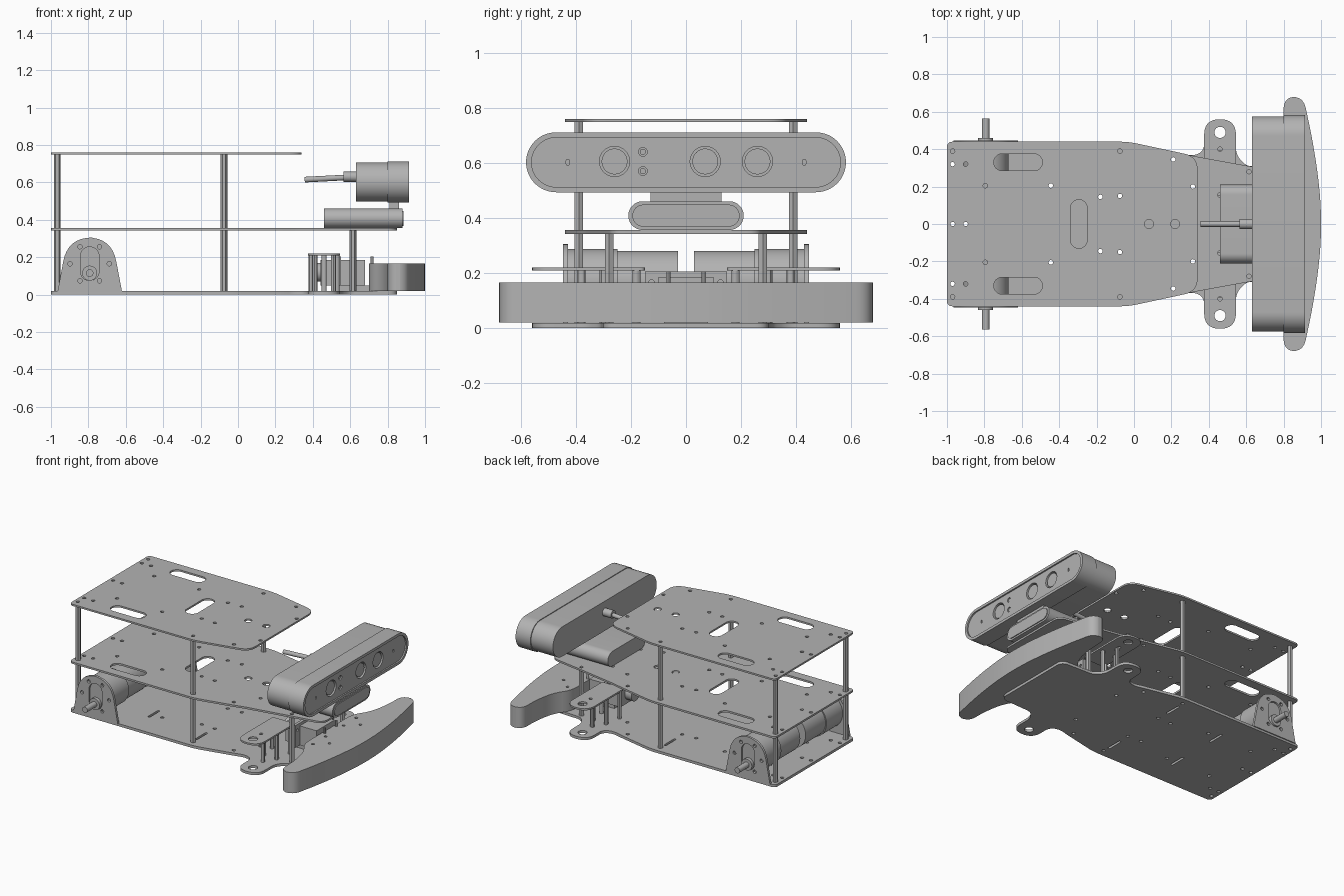
import bpy, math
from mathutils import Matrix, Vector

if "Cube" in bpy.data.objects:
    bpy.data.objects.remove(bpy.data.objects["Cube"])

GREY = (0.45, 0.45, 0.45, 1)
grey = bpy.data.materials.new("plain grey")
grey.use_nodes = True
grey.diffuse_color = GREY
grey.node_tree.nodes["Principled BSDF"].inputs["Base Color"].default_value = GREY

# Local axes of a profile extruded along each world axis
FRAMES = {
    "x": Matrix(((0, 0, 1), (1, 0, 0), (0, 1, 0))),
    "y": Matrix(((1, 0, 0), (0, 0, -1), (0, 1, 0))),
    "z": Matrix.Identity(3),
}


def circle(u, v, r, n=24):
    return [(u + r * math.cos(math.tau * i / n), v + r * math.sin(math.tau * i / n)) for i in range(n)]


def pill(u, v, hu, hv, n=12):
    """Stadium loop with half sizes hu and hv."""
    r = min(hu, hv)
    loop = []
    for k, (su, sv) in enumerate(((1, 1), (-1, 1), (-1, -1), (1, -1))):
        for i in range(n + 1):
            a = math.pi / 2 * (k + i / n)
            p = (u + su * (hu - r) + r * math.cos(a), v + sv * (hv - r) + r * math.sin(a))
            if not loop or math.dist(p, loop[-1]) > 1e-5:
                loop.append(p)
    return loop[:-1] if math.dist(loop[0], loop[-1]) < 1e-5 else loop


def rect(u0, u1, v0, v1):
    return [(u0, v0), (u1, v0), (u1, v1), (u0, v1)]


def rounded(corners, n=8):
    """Loop through (u, v, r) corners, each softened over the distance r."""
    loop = []
    for i, (u, v, r) in enumerate(corners):
        p = Vector((u, v))
        if r == 0:
            loop.append((u, v))
            continue
        a = p + (Vector(corners[i - 1][:2]) - p).normalized() * r
        b = p + (Vector(corners[(i + 1) % len(corners)][:2]) - p).normalized() * r
        for j in range(n + 1):
            t = j / n
            loop.append(tuple(a * (1 - t) ** 2 + p * 2 * t * (1 - t) + b * t ** 2))
    return loop


def mirrored(half):
    return rounded(half + [(u, -v, r) for u, v, r in reversed(half)])


def prism(name, axis, lo, hi, *loops):
    """Extrude an outline, with any further loops as holes, from lo to hi."""
    curve = bpy.data.curves.new(name, "CURVE")
    curve.dimensions = "2D"
    curve.fill_mode = "BOTH"
    curve.extrude = (hi - lo) / 2
    for loop in loops:
        spline = curve.splines.new("POLY")
        spline.points.add(len(loop) - 1)
        for point, (u, v) in zip(spline.points, loop):
            point.co = (u, v, 0, 1)
        spline.use_cyclic_u = True
    temp = bpy.data.objects.new(name + "_curve", curve)
    bpy.context.collection.objects.link(temp)
    bpy.context.view_layer.update()
    mesh = bpy.data.meshes.new_from_object(temp.evaluated_get(bpy.context.evaluated_depsgraph_get()))
    bpy.data.objects.remove(temp)
    frame = FRAMES[axis]
    offset = Vector([(lo + hi) / 2 if a == axis else 0 for a in "xyz"])
    mesh.transform(Matrix.Translation(offset) @ frame.to_4x4())
    mesh.materials.clear()
    mesh.materials.append(grey)
    ob = bpy.data.objects.new(name, mesh)
    bpy.context.collection.objects.link(ob)
    bpy.ops.object.select_all(action="DESELECT")
    ob.select_set(True)
    bpy.context.view_layer.objects.active = ob
    bpy.ops.object.shade_smooth_by_angle(angle=math.radians(30))
    return ob


def both(points):
    return points + [(u, -v) for u, v in points if v]


# Hole patterns shared by the decks
screws = both([(-.97, .39), (-.97, .32), (-.9, .32), (-.97, 0), (-.9, 0), (-.795, .205), (-.445, .205),
               (-.075, .39), (-.075, .15), (-.18, .145), (.21, .345), (.315, .2)])
deck_holes = [circle(u, v, .012, 12) for u, v in screws]
deck_holes += [pill(-.62, s * .33, .13, .045) for s in (1, -1)] + [pill(-.295, 0, .045, .13)]
deck_holes += [circle(u, 0, .024) for u in (.08, .22)]
front_screws = [circle(u, v, .012, 12) for u, v in both([(.46, .155), (.615, .28)])]

# Upper and middle decks
rear = [(-1, .44, .03), (-.03, .44, .05), (.25, .38, .03)]
prism("upper_deck", "z", .748, .76, mirrored(rear + [(.34, .36, .07)]), *deck_holes)
prism("middle_deck", "z", .342, .355,
      mirrored(rear + [(.31, .365, .02), (.64, .305, .03), (.85, .27, .05)]), *deck_holes, *front_screws)

# Base plate with steering ears and narrow slots
ear = [(.3, .365, .03), (.375, .38, .05), (.375, .56, .084), (.545, .56, .084), (.545, .37, .04), (.6, .31, .03)]
base_holes = [circle(u, v, .012, 12) for u, v in screws]
base_holes += [pill(u, s * v, .008, .06, 4) for u, v in ((-.52, .19), (-.08, .29)) for s in (1, -1)]
ear_holes = [circle(.46, s * .49, .03) for s in (1, -1)]
prism("base_plate", "z", 0, .018, mirrored(rear + ear + [(.85, .3, .05)]), *base_holes, *ear_holes)

# Hexagonal deck pillars
for u, v, top in ((-.967, .39, .75), (-.075, .39, .75), (.615, .28, .345)):
    for side, s in (("left", 1), ("right", -1)):
        prism(side + "_pillar", "z", .015, top, circle(u, s * v, .018, 6))

# Drive motors, brackets and steering ear plates on each side
MX, MZ = -.793, .165
arch = rounded([(-.965, .015, 0), (-.62, .015, 0), (-.675, .305, .13), (-.91, .305, .13)])
bolt_ring = [circle(MX + .105 * math.cos(a), MZ + .105 * math.sin(a), .012, 12)
             for a in (math.radians(60 * k) for k in range(6))]
for side, s in (("left", 1), ("right", -1)):
    def across(name, a, b, *loops):
        prism(side + name, "y", min(s * a, s * b), max(s * a, s * b), *loops)

    across("_motor_bracket", .43, .447, arch, pill(MX, MZ, .05, .09), *bolt_ring)
    across("_motor_can", .03, .25, circle(MX, MZ, .115, 40))
    across("_gearbox", .25, .43, circle(MX, MZ, .122, 40))
    across("_gearbox_face", .43, .437, pill(MX, MZ, .048, .088))
    across("_shaft_boss", .43, .46, circle(MX, .115, .04))
    across("_drive_shaft", .45, .565, circle(MX, .115, .02))

    y0, y1 = s * .15, s * .56
    plate = rounded([(.375, y0, .02), (.375, y1, .084), (.545, y1, .084), (.545, y0, .02)])
    prism(side + "_steering_plate", "z", .208, .22, plate, circle(.46, s * .49, .03), circle(.46, s * .4, .012, 12))
    for u, v in ((.41, .3), (.51, .3), (.46, .38), (.39, .18), (.53, .18)):
        prism(side + "_steering_standoff", "z", .015, .21, circle(u, s * v, .014, 12))

# Steering servo
prism("servo_body", "z", .05, .185, rect(.44, .68, -.1, .1))
prism("servo_cradle", "z", .015, .05, rect(.5, .7, -.08, .08))
prism("servo_flange", "x", .53, .55, rect(-.15, .15, .05, .205), circle(-.125, .165, .01, 12), circle(.125, .165, .01, 12))
prism("servo_horn", "x", .39, .44, circle(0, .12, .05))
for v in (-.065, .065):
    prism("bumper_pin", "z", .16, .205, circle(.717, v, .008, 12))

# Curved front bumper
bumper = [(.7, .27, .06), (.77, .37, .06), (.8, .52, .08), (.8, .68, .065), (.905, .68, .06),
          (.955, .45, .12), (.988, .23, .1), (1, .08, .08)]
bumper_holes = [circle(u, v, .01, 12) for u, v in both([(.75, .1), (.75, .24), (.83, .17)])]
prism("bumper", "z", .02, .165, mirrored(bumper), *bumper_holes)

# Depth camera stand
prism("camera_foot", "x", .46, .88, pill(0, .408, .21, .052))
prism("camera_foot_pad", "x", .88, .886, pill(0, .408, .195, .04))
prism("camera_neck", "x", .81, .86, rect(-.13, .13, .455, .51))

# Depth camera body, rim and recessed face with lenses
CZ = .602
prism("camera_body", "x", .63, .8, pill(0, CZ, .575, .104))
face = pill(0, CZ, .562, .09)
prism("camera_rim", "x", .8, .915, pill(0, CZ, .582, .109), face)
lenses = [circle(v, CZ + .003, .055, 32) for v in (-.26, .07, .26)]
dots = [circle(-.157, z, .016, 16) for z in (.57, .64)]
marks = [pill(v, CZ, .006, .011, 4) for v in (-.43, .43)]
prism("camera_face", "x", .8, .905, face, *lenses, *dots, *marks)
for v in (-.26, .07, .26):
    prism("lens", "x", .8, .898, circle(v, CZ + .003, .047, 32))
for z in (.57, .64):
    prism("sensor_dot", "x", .8, .9, circle(-.157, z, .011, 16))

# Cable and plug at the back of the camera
plug = prism("camera_plug", "x", .565, .635, circle(0, .63, .027))
cable = prism("camera_cable", "x", .357, .6, circle(0, 0, .015, 16))
cable.rotation_euler.y = math.radians(-3)
cable.location.z = .596
